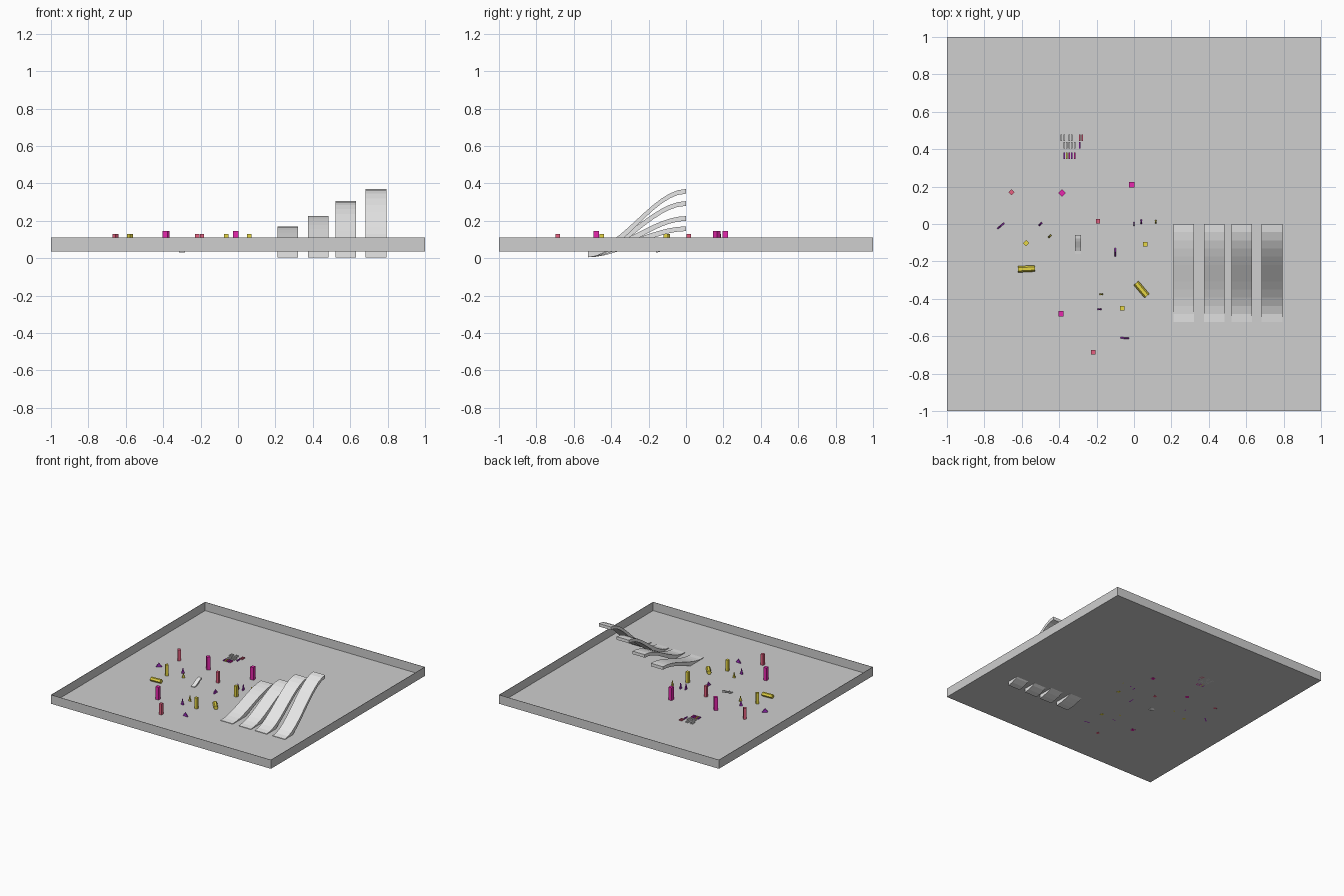
import bpy, bmesh, math
from mathutils import Matrix

if "Cube" in bpy.data.objects:
    bpy.data.objects.remove(bpy.data.objects["Cube"])


def material(name, rgb):
    m = bpy.data.materials.new(name)
    m.use_nodes = True
    m.diffuse_color = (*rgb, 1)
    m.node_tree.nodes["Principled BSDF"].inputs["Base Color"].default_value = (*rgb, 1)
    return m


TRAY = material("tray grey", (0.62, 0.62, 0.62))
LIGHT = material("light grey", (0.8, 0.8, 0.8))
YELLOW = material("yellow", (0.8, 0.68, 0.06))
MAGENTA = material("magenta", (0.8, 0.02, 0.42))
PINK = material("pink", (0.8, 0.12, 0.22))
PURPLE = material("purple", (0.4, 0.03, 0.6))
FLOOR = 0.04


def finish(name, bm, mat, loc=(0, 0, 0), turn=0):
    bmesh.ops.recalc_face_normals(bm, faces=bm.faces)
    me = bpy.data.meshes.new(name)
    bm.to_mesh(me)
    bm.free()
    me.materials.append(mat)
    ob = bpy.data.objects.new(name, me)
    ob.location = loc
    ob.rotation_euler.z = math.radians(turn)
    bpy.context.collection.objects.link(ob)
    return ob


def box(name, mat, size, loc, turn=0):
    bm = bmesh.new()
    bmesh.ops.create_cube(bm, size=1, matrix=Matrix.Diagonal((*size, 1)))
    return finish(name, bm, mat, loc, turn)


def extrude_profile(name, mat, points, width, loc, turn=0):
    """Profile in the local y-z plane, extruded along x and centred on it."""
    bm = bmesh.new()
    face = bm.faces.new([bm.verts.new((-width / 2, y, z)) for y, z in points])
    ext = bmesh.ops.extrude_face_region(bm, geom=[face])["geom"]
    bmesh.ops.translate(bm, vec=(width, 0, 0),
                        verts=[g for g in ext if isinstance(g, bmesh.types.BMVert)])
    return finish(name, bm, mat, loc, turn)


# Tray: thin floor and four low walls
t = 0.003
box("tray_floor", TRAY, (2, 2, t), (0, 0, FLOOR - t / 2))
for side in (-1, 1):
    box("tray_wall_y", TRAY, (2, t, 0.07), (0, side * (1 - t / 2), 0.075))
    box("tray_wall_x", TRAY, (t, 2, 0.07), (side * (1 - t / 2), 0, 0.075))


# Ramps: S-curved slabs, each taller than the one before
def ramp(name, x, width, y0, y1, low, top, thick0, thick1, steps=12):
    upper, lower = [], []
    for i in range(steps + 1):
        u = i / steps
        s = u * u * (3 - 2 * u)
        y = y0 + (y1 - y0) * u
        upper.append((y, low + thick0 + (top - low - thick0) * s))
        lower.append((y, low + (top - thick1 - low) * s))
    extrude_profile(name, LIGHT, upper + lower[::-1], width, (x, 0, 0))


for x, top in ((0.265, 0.17), (0.43, 0.225), (0.575, 0.305), (0.738, 0.37)):
    ramp("ramp", x, 0.11, -0.525, 0, 0.005, top, 0.039, 0.025)
ramp("small_ramp", -0.3, 0.032, -0.16, -0.06, 0.03, 0.085, 0.015, 0.015, 6)

# Upright square posts
POSTS = (
    ("large_post", MAGENTA, 0.028, 0.145, ((-0.385, 0.165, 45), (-0.012, 0.21, 0), (-0.39, -0.48, 0))),
    ("pink_post", PINK, 0.023, 0.13, ((-0.655, 0.17, 45), (-0.193, 0.015, 0), (-0.218, -0.685, 0))),
    ("yellow_post", YELLOW, 0.023, 0.13, ((-0.577, -0.102, 45), (0.06, -0.108, 0), (-0.063, -0.45, 0))),
)
for name, mat, width, top, places in POSTS:
    for x, y, turn in places:
        height = top - 0.036
        box(name, mat, (width, width, height), (x, y, top - height / 2), turn)

# Yellow bars lying on the floor
hexagon = [(0.017 * math.cos(a * math.pi / 3), 0.017 * math.sin(a * math.pi / 3)) for a in range(6)]
for x, y, turn in ((-0.575, -0.24, 3), (0.04, -0.35, -50)):
    extrude_profile("lying_bar", YELLOW, hexagon, 0.09, (x, y, FLOOR + 0.014), turn)

# Thin triangular plates standing on edge
WEDGES = (
    (PURPLE, 0.05, 0.035, ((-0.712, -0.01, 40), (-0.1, -0.15, 90), (-0.05, -0.61, -4))),
    (PURPLE, 0.024, 0.05, ((-0.5, 0, 45), (-0.185, -0.457, 0), (0, 0, 90), (0.04, 0.012, 90))),
    (YELLOW, 0.022, 0.05, ((-0.45, -0.065, 45), (-0.175, -0.375, 0), (0.115, 0.012, 90))),
)
for mat, length, height, places in WEDGES:
    outline = [(-length / 2, 0), (length / 2, 0), (0, height)]
    for x, y, turn in places:
        extrude_profile("wedge", mat, outline, 0.008, (x, y, FLOOR - 0.003), turn - 90)

# Cluster of tiny strips in rows
CODES = {"g": LIGHT, "p": PINK, "v": PURPLE, "y": YELLOW, "m": MAGENTA}
for y, row in ((0.46, "gg.gg..pp"), (0.42, ".ggggg.v."), (0.365, ".vymvm...")):
    for i, code in enumerate(row):
        if code in CODES:
            box("tiny_strip", CODES[code], (0.008, 0.035, 0.012),
                (-0.388 + i * 0.014, y, FLOOR + 0.003))
